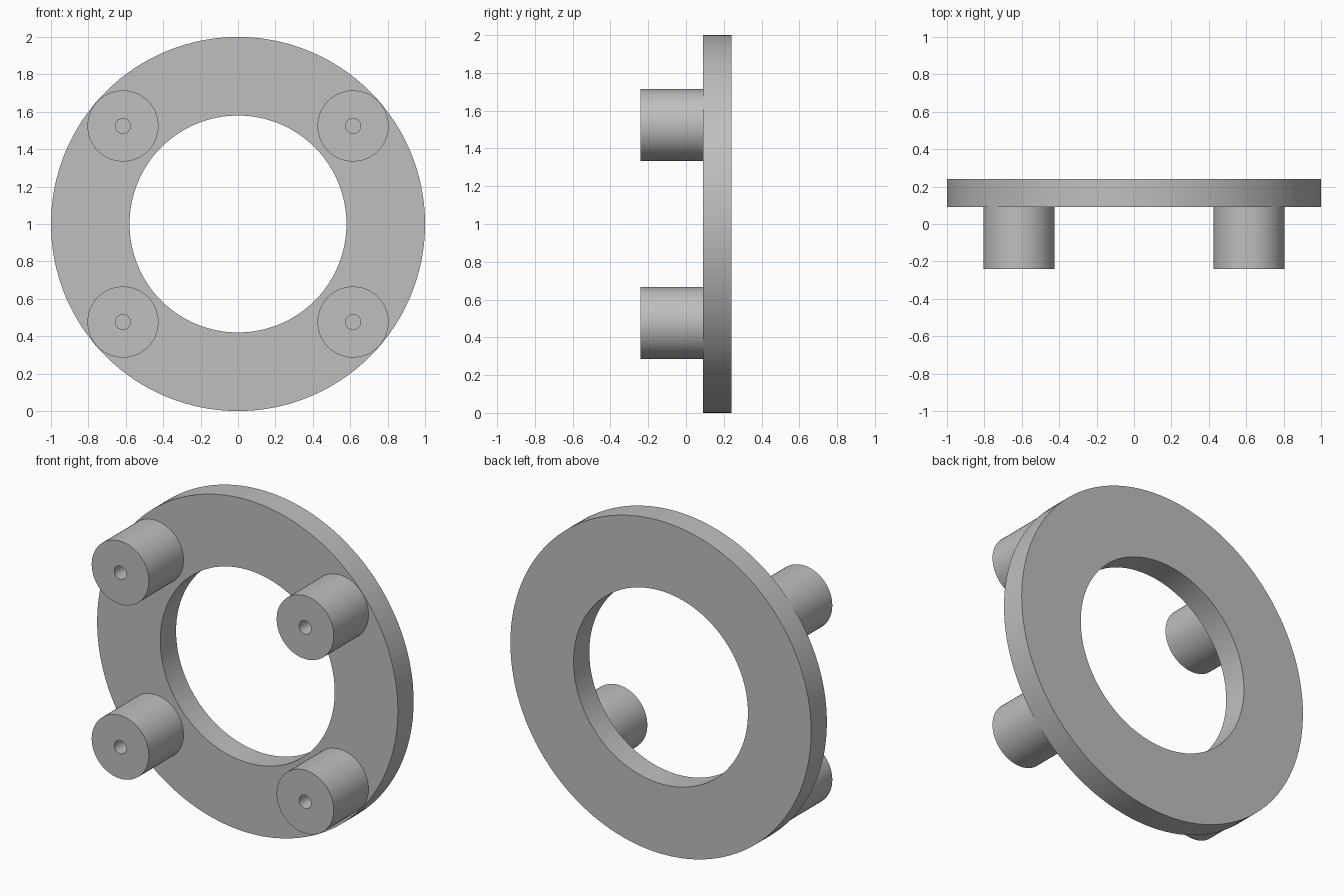
import bpy
import bmesh
from math import radians, tau
from mathutils import Vector

cube = bpy.data.objects.get("Cube")
if cube:
    bpy.data.objects.remove(cube, do_unlink=True)

# Single plain grey
GREY = (0.52, 0.52, 0.52, 1.0)
grey = bpy.data.materials.new("plain grey")
grey.use_nodes = True
grey.diffuse_color = GREY
grey.node_tree.nodes["Principled BSDF"].inputs["Base Color"].default_value = GREY


def lathe(name, profile, location, steps, closed=False):
    """Spin a (radius, y) profile around the y axis."""
    bm = bmesh.new()
    verts = [bm.verts.new((r, y, 0)) for r, y in profile]
    edges = [bm.edges.new(pair) for pair in zip(verts, verts[1:])]
    if closed:
        edges.append(bm.edges.new((verts[-1], verts[0])))
    bmesh.ops.spin(bm, geom=verts + edges, cent=Vector(), axis=(0, 1, 0),
                   angle=tau, steps=steps)
    bmesh.ops.remove_doubles(bm, verts=bm.verts, dist=0.0001)
    bmesh.ops.recalc_face_normals(bm, faces=bm.faces)
    mesh = bpy.data.meshes.new(name)
    bm.to_mesh(mesh)
    bm.free()
    mesh.materials.append(grey)
    obj = bpy.data.objects.new(name, mesh)
    obj.location = location
    bpy.context.collection.objects.link(obj)
    bpy.ops.object.select_all(action="DESELECT")
    obj.select_set(True)
    bpy.context.view_layer.objects.active = obj
    bpy.ops.object.shade_smooth_by_angle(angle=radians(30))
    return obj


FRONT, FACE, BACK = -0.24, 0.09, 0.24

# Upright flat ring
lathe("ring_plate", [(0.58, FACE), (1, FACE), (1, BACK), (0.58, BACK)],
      (0, 0, 1), 128, closed=True)

# Four standoffs with blind screw holes, seated just into the ring
HOLE_END = 0.07
standoff = [(0, HOLE_END), (0.04, HOLE_END), (0.04, FRONT),
            (0.19, FRONT), (0.19, FACE + 0.01), (0, FACE + 0.01)]
for side, sx in (("left", 1), ("right", -1)):
    for level, sz in (("upper", 1), ("lower", -1)):
        lathe(f"{level}_{side}_standoff", standoff,
              (sx * 0.615, 0, 1 + sz * 0.524), 64)
